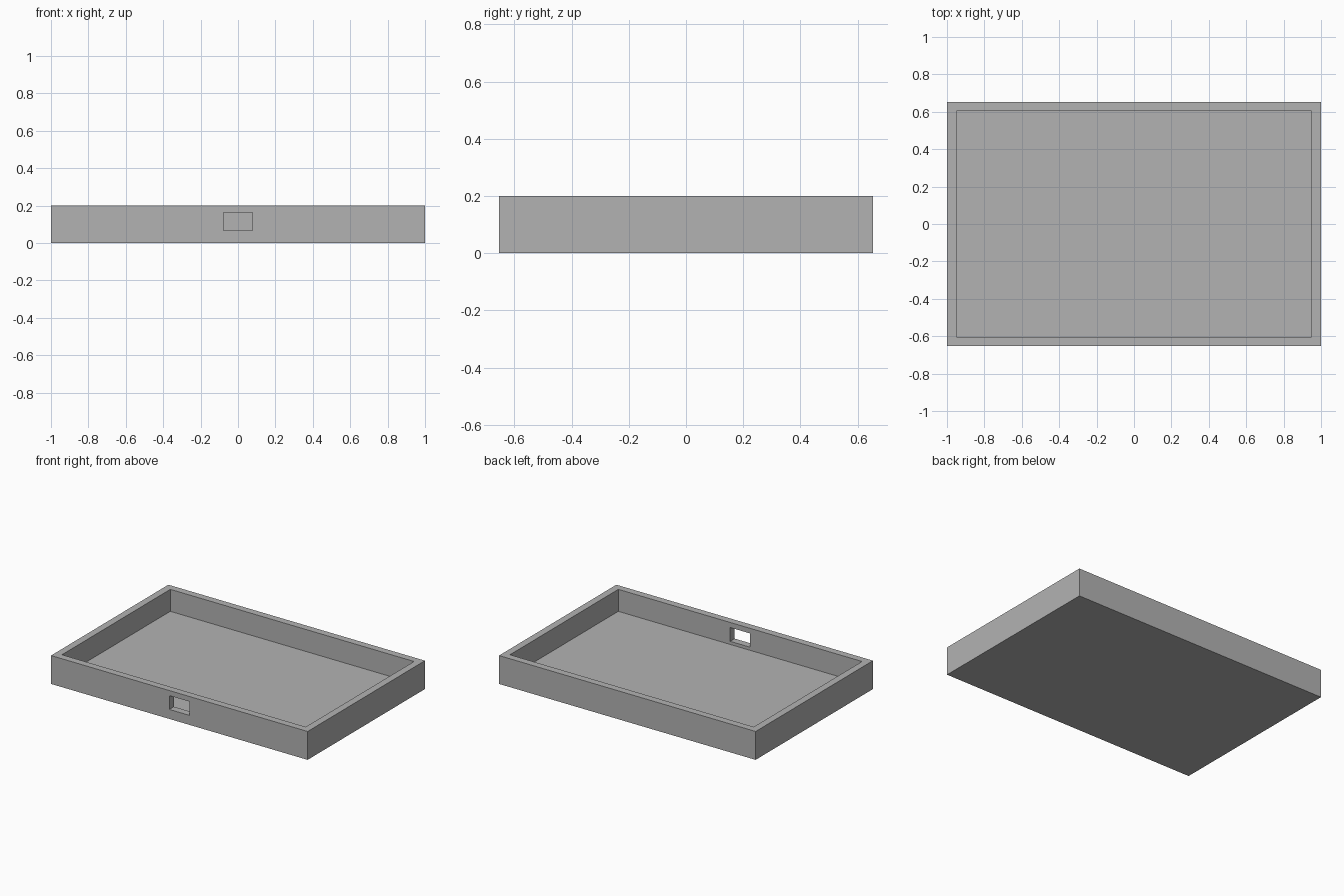
import bpy
import bmesh

if "Cube" in bpy.data.objects:
    bpy.data.objects.remove(bpy.data.objects["Cube"], do_unlink=True)

WIDTH, DEPTH, HEIGHT = 2.0, 1.306, 0.2
WALL, FLOOR = 0.05, 0.045

# Single plain grey
GREY = (0.45, 0.45, 0.45, 1.0)
grey = bpy.data.materials.new("plain_grey")
grey.use_nodes = True
grey.diffuse_color = GREY
grey.node_tree.nodes["Principled BSDF"].inputs["Base Color"].default_value = GREY


def make_box(name, low, high):
    """Axis-aligned box between two corners."""
    bm = bmesh.new()
    bmesh.ops.create_cube(bm, size=1)
    for v in bm.verts:
        v.co = [(a + b) / 2 + c * (b - a) for a, b, c in zip(low, high, v.co)]
    mesh = bpy.data.meshes.new(name)
    bm.to_mesh(mesh)
    bm.free()
    mesh.materials.append(grey)
    obj = bpy.data.objects.new(name, mesh)
    bpy.context.collection.objects.link(obj)
    return obj


def cut(target, cutter):
    mod = target.modifiers.new(cutter.name, "BOOLEAN")
    mod.operation = "DIFFERENCE"
    mod.solver = "EXACT"
    mod.object = cutter
    cutter.hide_render = True
    cutter.hide_set(True)


# Tray body
x, y = WIDTH / 2, DEPTH / 2
tray = make_box("tray", (-x, -y, 0), (x, y, HEIGHT))

# Open interior
cavity = make_box("cavity_cutter", (WALL - x, WALL - y, FLOOR),
                  (x - WALL, y - WALL, HEIGHT + 0.1))
cut(tray, cavity)

# Rectangular port through the front wall
port = make_box("port_cutter", (-0.078, -y - 0.1, 0.067),
                (0.078, -y + WALL + 0.05, 0.164))
cut(tray, port)

# Apply the cuts and remove the cutters
bpy.context.view_layer.update()
result = bpy.data.meshes.new_from_object(
    tray.evaluated_get(bpy.context.evaluated_depsgraph_get()))
tray.modifiers.clear()
tray.data = result
for helper in (cavity, port):
    bpy.data.objects.remove(helper, do_unlink=True)
